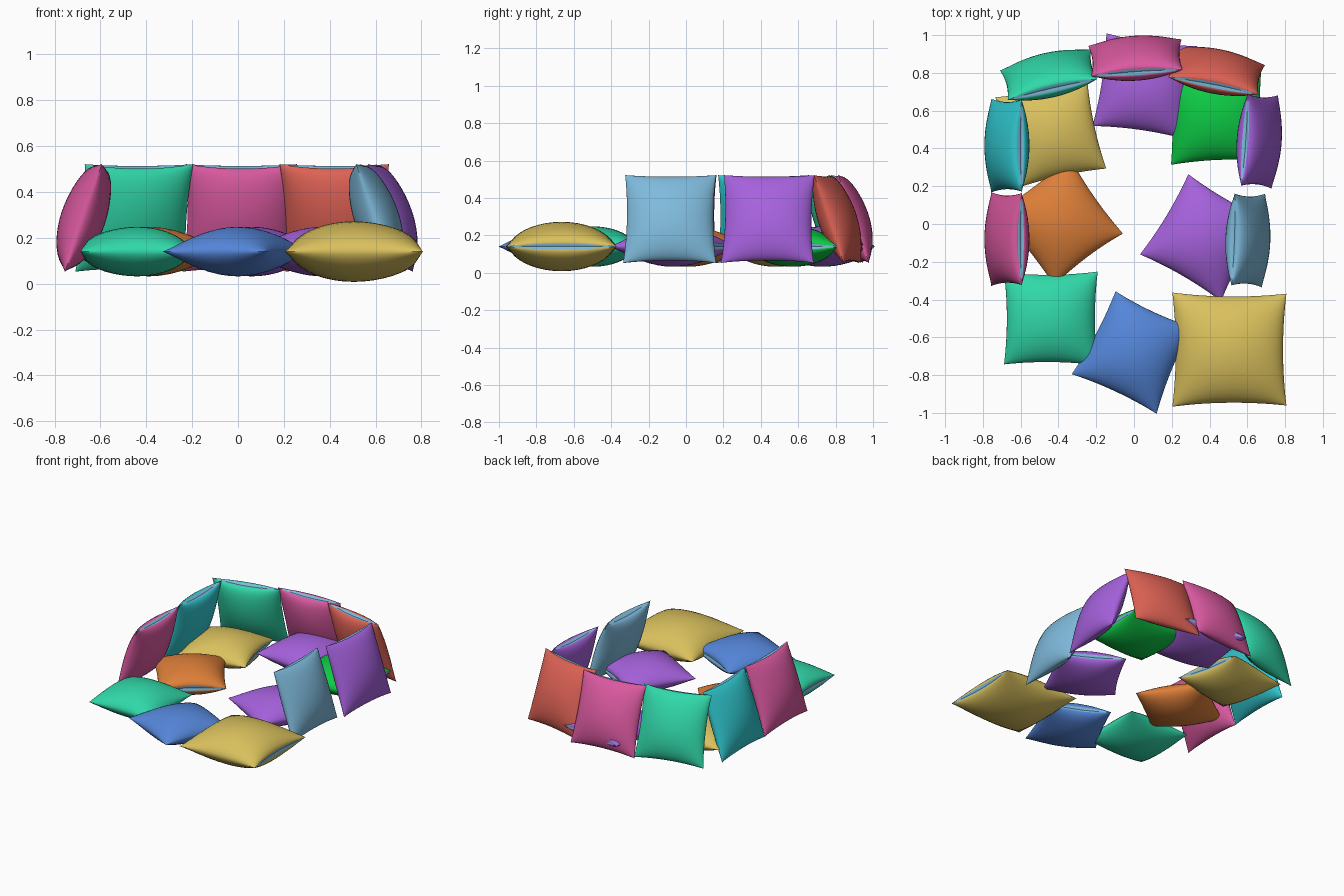
import bpy, bmesh
from math import sin, pi, radians
from mathutils import Matrix

cube = bpy.data.objects.get("Cube")
if cube:
    bpy.data.objects.remove(cube, do_unlink=True)

COLOURS = {
    "gold": (0.70, 0.53, 0.11),
    "blue": (0.09, 0.24, 0.70),
    "mint": (0.03, 0.69, 0.40),
    "orange": (0.72, 0.21, 0.04),
    "purple": (0.38, 0.12, 0.72),
    "green": (0.004, 0.60, 0.06),
    "teal": (0.03, 0.59, 0.64),
    "pink": (0.70, 0.10, 0.35),
    "red": (0.72, 0.12, 0.09),
    "pale_blue": (0.21, 0.49, 0.71),
}


def make_material(name, rgb):
    mat = bpy.data.materials.new(name)
    mat.use_nodes = True
    mat.diffuse_color = (*rgb, 1)
    mat.node_tree.nodes["Principled BSDF"].inputs["Base Color"].default_value = (*rgb, 1)
    return mat


MATS = {name: make_material(name, rgb) for name, rgb in COLOURS.items()}
N = 20
STEPS = [sin((i / N - 0.5) * pi) for i in range(N + 1)]


def cushion(name, colour, location, turn, half=0.248, puff=0.108, tilt=0, taper=0.02):
    """Two puffed sheets joined at a seam, with an open slot along local +y."""
    bm = bmesh.new()

    def point(u, v, side):
        pinch = 0.06
        x = half * u * (1 - pinch * (1 - v * v)) * (1 - taper * (1 + v) / 2)
        y = half * v * (1 - pinch * (1 - u * u))
        z = puff * (max(0, (1 - u * u) * (1 - v * v))) ** 0.58
        z += 0.017 * (1 - u * u) * max(0, v) ** 3
        return bm.verts.new((x, y, z * side))

    # Upper and lower fabric
    sheets = []
    for side in (1, -1):
        grid = [[point(u, v, side) for v in STEPS] for u in STEPS]
        for i in range(N):
            for j in range(N):
                bm.faces.new((grid[i][j], grid[i + 1][j], grid[i + 1][j + 1], grid[i][j + 1]))
        sheets.append(grid)

    # Inner lining showing in the slot
    lining = []
    for i, u in enumerate(STEPS):
        co = sheets[0][i][N].co.copy()
        co.z = 0
        co.y -= 0.008 * (1 - u * u)
        lining.append(bm.verts.new(co))
    for grid in sheets:
        for i in range(N):
            f = bm.faces.new((grid[i][N], grid[i + 1][N], lining[i + 1], lining[i]))
            f.material_index = 1

    bmesh.ops.remove_doubles(bm, verts=bm.verts, dist=0.0001)
    bmesh.ops.recalc_face_normals(bm, faces=bm.faces)
    mesh = bpy.data.meshes.new(name)
    bm.to_mesh(mesh)
    bm.free()
    mesh.materials.append(MATS[colour])
    mesh.materials.append(MATS["pale_blue"])
    obj = bpy.data.objects.new(name, mesh)
    bpy.context.collection.objects.link(obj)
    obj.matrix_world = (Matrix.Translation(location)
                        @ Matrix.Rotation(radians(turn), 4, "Z")
                        @ Matrix.Rotation(radians(tilt), 4, "X"))
    obj.select_set(True)
    bpy.context.view_layer.objects.active = obj
    return obj


bpy.ops.object.select_all(action="DESELECT")

# Seat cushions lying flat
cushion("large_front_left_seat", "gold", (0.505, -0.665, 0.14), -90, half=0.302, puff=0.132)
seats = [
    ("front_middle_seat", "blue", 0.0, -0.675, -25, 0.10),
    ("front_right_seat", "mint", -0.44, -0.50, 90, 0.02),
    ("right_seat", "orange", -0.39, 0.01, -143, 0.08),
    ("left_seat", "purple", 0.37, -0.07, -30, 0.04),
    ("back_right_seat", "gold", -0.44, 0.48, -78, 0.02),
    ("back_middle_seat", "purple", 0.06, 0.73, -8, 0.02),
    ("back_left_seat", "green", 0.435, 0.57, -88, 0.02),
]
for name, colour, x, y, turn, taper in seats:
    cushion(name, colour, (x, y, 0.14), turn, taper=taper)

# Backrest cushions standing around the ring, leaning inward
backs = [
    ("front_right_backrest", "pink", -0.675, -0.08, 90),
    ("rear_right_backrest", "teal", -0.675, 0.415, 90),
    ("back_right_backrest", "mint", -0.45, 0.79, 13),
    ("back_middle_backrest", "pink", 0.01, 0.88, 4),
    ("back_left_backrest", "red", 0.435, 0.81, -11),
    ("rear_left_backrest", "purple", 0.665, 0.44, -94),
    ("front_left_backrest", "pale_blue", 0.605, -0.085, -92),
]
for name, colour, x, y, turn in backs:
    cushion(name, colour, (x, y, 0.287), turn, puff=0.098, tilt=109)

bpy.ops.object.shade_smooth_by_angle(angle=radians(50))
